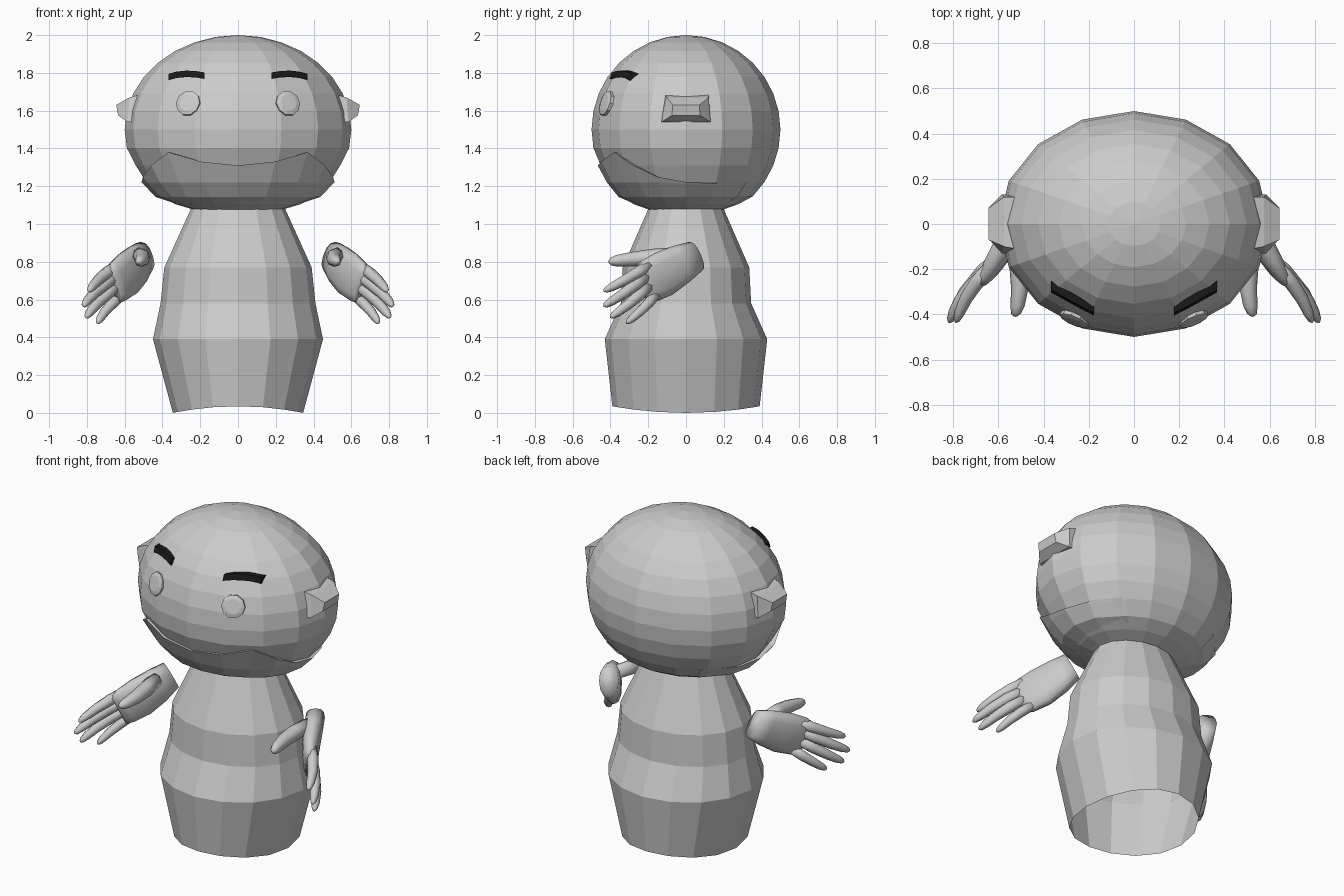
import bpy, bmesh, math
from mathutils import Vector as V

if "Cube" in bpy.data.objects:
    bpy.data.objects.remove(bpy.data.objects["Cube"])


def finish(name, bm, mirror=False, color=None, smooth=False):
    bmesh.ops.recalc_face_normals(bm, faces=bm.faces[:])
    me = bpy.data.meshes.new(name)
    bm.to_mesh(me)
    bm.free()
    ob = bpy.data.objects.new(name, me)
    bpy.context.collection.objects.link(ob)
    if smooth:
        for p in me.polygons:
            p.use_smooth = True
    if mirror:
        ob.modifiers.new("mirror", 'MIRROR').use_mirror_merge = False
    if color:
        mat = bpy.data.materials.new(name + "_colour")
        mat.diffuse_color = color
        mat.use_nodes = True
        mat.node_tree.nodes["Principled BSDF"].inputs["Base Color"].default_value = mat.diffuse_color
        me.materials.append(mat)
    return ob


def skin(bm, rows, closed=True, cap_start=False, cap_end=False):
    """Bridge equal-length rows of points with quads."""
    vr = [[bm.verts.new(p) for p in r] for r in rows]
    n = len(rows[0])
    for r0, r1 in zip(vr, vr[1:]):
        for i in range(n if closed else n - 1):
            j = (i + 1) % n
            bm.faces.new((r0[i], r0[j], r1[j], r1[i]))
    if cap_start:
        bm.faces.new(vr[0])
    if cap_end:
        bm.faces.new(vr[-1])


def ring(c, a, b, n, e=1.0):
    """Ellipse (or squarer shape, e < 1) around c with half axes a and b."""
    out = []
    for i in range(n):
        t = 2 * math.pi * i / n
        s, k = math.sin(t), math.cos(t)
        out.append(V(c) + V(a) * math.copysign(abs(k) ** e, k)
                   + V(b) * math.copysign(abs(s) ** e, s))
    return out


# Body: open tube with a wavy hem
bm = bmesh.new()
profile = [(0, .345, .39), (.39, .45, .43), (.58, .41, .345), (.77, .39, .335), (1.09, .245, .195)]
rows = [ring((0, 0, z), (rx, 0, 0), (0, ry, 0), 16) for z, rx, ry in profile]
for p in rows[0]:
    p.z = .035 * (p.y / .39) ** 2
skin(bm, rows)
finish("body", bm)

# Head: faceted ellipsoid with a flattened, open underside
bm = bmesh.new()
bmesh.ops.create_uvsphere(bm, u_segments=16, v_segments=16, radius=1)
for v in bm.verts:
    v.co = V((v.co.x * .6, v.co.y * .5, v.co.z * .5 + 1.5))
low = [v for v in bm.verts if v.co.z < 1.03]
bmesh.ops.delete(bm, geom=low, context='VERTS')
for v in bm.verts:
    if v.co.z < 1.14:
        v.co.z = 1.146 - (1.146 - v.co.z) * .66
    elif v.co.z < 1.36 and v.co.y < .1:
        v.co.x *= .975
        v.co.y *= .975
finish("head", bm)


# Jaw: shell wrapped round the lower head, with a drooping lip line
def jaw_column(az, top, k):
    pts = []
    lip = math.sqrt(1 - ((top - 1.5) / .5) ** 2)
    mid = min(1.22, top - .01)
    fm = math.sqrt(1 - ((mid - 1.5) / .5) ** 2)
    for z, f in ((top - .005, lip * .93), (top, lip * k), (mid, fm * k),
                 (1.143, .707 * k), (1.075, .39)):
        pts.append(V((.6 * f * math.sin(az), -.5 * f * math.cos(az), z)))
    return pts


half = [(0, 1.31, 1.01), (20, 1.33, 1.015), (39, 1.38, 1.01), (54, 1.31, 1.025),
        (70, 1.25, 1.03), (90, 1.222, 1.025), (112, 1.215, 1.02), (140, 1.22, 1.005)]
cols = [(-a, t, k) for a, t, k in half[:0:-1]] + half
bm = bmesh.new()
skin(bm, [jaw_column(math.radians(a), t, k) for a, t, k in cols], closed=False)
finish("jaw", bm)

# Ears: tapered blocks
bm = bmesh.new()
skin(bm, [[(.52, -.13, 1.54), (.52, .13, 1.54), (.52, .12, 1.685), (.52, -.11, 1.685)],
          [(.585, -.13, 1.54), (.585, .13, 1.54), (.575, .12, 1.67), (.575, -.10, 1.67)],
          [(.635, -.075, 1.575), (.635, .075, 1.575), (.645, .07, 1.63), (.645, -.07, 1.63)]],
     cap_end=True)
finish("ear", bm, mirror=True)


def head_y(x, z):
    return -.5 * math.sqrt(1 - (x / .6) ** 2 - ((z - 1.5) / .5) ** 2)


# Eyes: ten-sided discs lying on the face
bm = bmesh.new()
c = V((.265, head_y(.265, 1.64), 1.64))
nrm = V((c.x / .36, c.y / .25, (c.z - 1.5) / .25)).normalized()
side = V((0, 0, 1)).cross(nrm).normalized()
up = nrm.cross(side)
skin(bm, [ring(c + nrm * d, side * r, up * r, 10) for d, r in ((-.025, .068), (.003, .068), (.010, .045))],
     cap_start=True, cap_end=True)
finish("eye", bm, mirror=True)

# Eyebrows: black curved bars
bm = bmesh.new()
rows = []
for x, z in ((.178, 1.785), (.225, 1.793), (.275, 1.795), (.325, 1.79), (.368, 1.778)):
    y = head_y(x, z)
    rows.append([(x, y - .022, z - .017), (x, y - .010, z + .017),
                 (x, y + .03, z + .017), (x, y + .03, z - .017)])
skin(bm, rows, cap_start=True, cap_end=True)
finish("eyebrow", bm, mirror=True, color=(.01, .01, .01, 1))

# Hands: lofted palm, four fingers and a thumb
across = V((.27, -.36, .89)).normalized()
back = V((.815, .578, 0)).normalized()
bm = bmesh.new()
palm = [((.495, .05, .83), .085, .055), ((.535, -.03, .785), .11, .056),
        ((.585, -.12, .735), .125, .05), ((.635, -.20, .695), .118, .04),
        ((.655, -.235, .675), .10, .025)]
skin(bm, [ring(c, across * w, back * t, 12, .8) for c, w, t in palm], cap_start=True, cap_end=True)


def finger(base, tip, r, bend):
    base, tip = V(base), V(tip)
    d = (tip - base).normalized()
    a = d.cross(back).normalized()
    b = a.cross(d)
    rows = []
    for t, s in ((0, 1), (.3, 1.05), (.6, .92), (.85, .75), (.96, .5), (1, .15)):
        c = base.lerp(tip, t) + back * bend * math.sin(math.pi * t)
        rows.append(ring(c, a * r * s, b * r * s, 8))
    skin(bm, rows, cap_start=True, cap_end=True)


finger((.635, -.19, .785), (.79, -.435, .645), .031, .018)
finger((.64, -.205, .73), (.82, -.435, .565), .032, .02)
finger((.635, -.195, .675), (.805, -.40, .505), .031, .02)
finger((.615, -.16, .625), (.745, -.315, .475), .028, .016)
finger((.525, -.06, .835), (.525, -.41, .80), .042, -.025)
finish("hand", bm, mirror=True, smooth=True)
